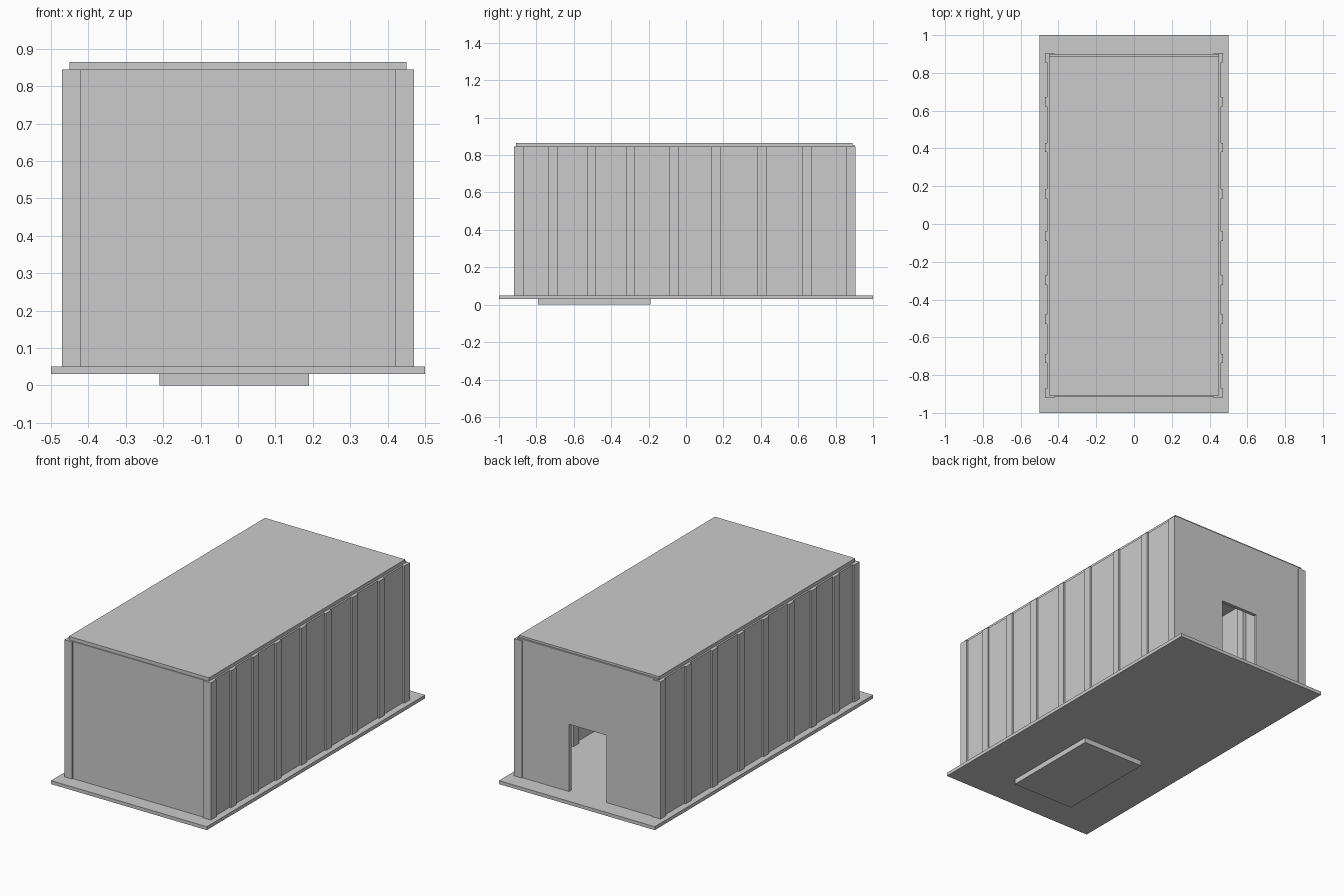
import bpy, bmesh

if "Cube" in bpy.data.objects:
    bpy.data.objects.remove(bpy.data.objects["Cube"])


def box(bm, x0, x1, y0, y1, z0, z1):
    vs = bmesh.ops.create_cube(bm, size=1)["verts"]
    for v in vs:
        v.co.x = x1 if v.co.x > 0 else x0
        v.co.y = y1 if v.co.y > 0 else y0
        v.co.z = z1 if v.co.z > 0 else z0


def part(name, *boxes):
    bm = bmesh.new()
    for b in boxes:
        box(bm, *b)
    mesh = bpy.data.meshes.new(name)
    bm.to_mesh(mesh)
    bm.free()
    ob = bpy.data.objects.new(name, mesh)
    bpy.context.collection.objects.link(ob)
    return ob


FLOOR, EAVE = 0.05, 0.845

# Foundation block and floor slab
part("foundation_block", (-0.21, 0.19, -0.79, -0.19, 0, 0.03))
part("floor_slab", (-0.5, 0.5, -1, 1, 0.03, FLOOR))

# Thin side walls and closed front wall
for side, s in (("left", -1), ("right", 1)):
    x0, x1 = sorted((s * 0.44, s * 0.46))
    part(side + "_wall", (x0, x1, -0.91, 0.895, FLOOR, EAVE))
part("front_wall", (-0.45, 0.45, -0.913, -0.893, FLOOR, EAVE))

# Back wall with doorway, one extruded outline
outline = [(-0.45, FLOOR), (-0.12, FLOOR), (-0.12, 0.44), (0.12, 0.44),
           (0.12, FLOOR), (0.45, FLOOR), (0.45, 0.853), (-0.45, 0.853)]
bm = bmesh.new()
face = bm.faces.new([bm.verts.new((x, 0.88, z)) for x, z in outline])
ext = bmesh.ops.extrude_face_region(bm, geom=[face])["geom"]
bmesh.ops.translate(bm, vec=(0, 0.02, 0),
                    verts=[g for g in ext if isinstance(g, bmesh.types.BMVert)])
bmesh.ops.recalc_face_normals(bm, faces=bm.faces)
mesh = bpy.data.meshes.new("back_wall")
bm.to_mesh(mesh)
bm.free()
bpy.context.collection.objects.link(bpy.data.objects.new("back_wall", mesh))

# Square columns along both sides
for i, y in enumerate((-0.92, -0.737, -0.53, -0.322, -0.09, 0.135, 0.38, 0.622, 0.855)):
    for side, s in (("left", -1), ("right", 1)):
        x0, x1 = sorted((s * 0.42, s * 0.47))
        part(f"{side}_column_{i + 1}", (x0, x1, y, y + 0.05, FLOOR, EAVE))

# Flat roof
part("roof", (-0.45, 0.45, -0.908, 0.89, EAVE, 0.865))
